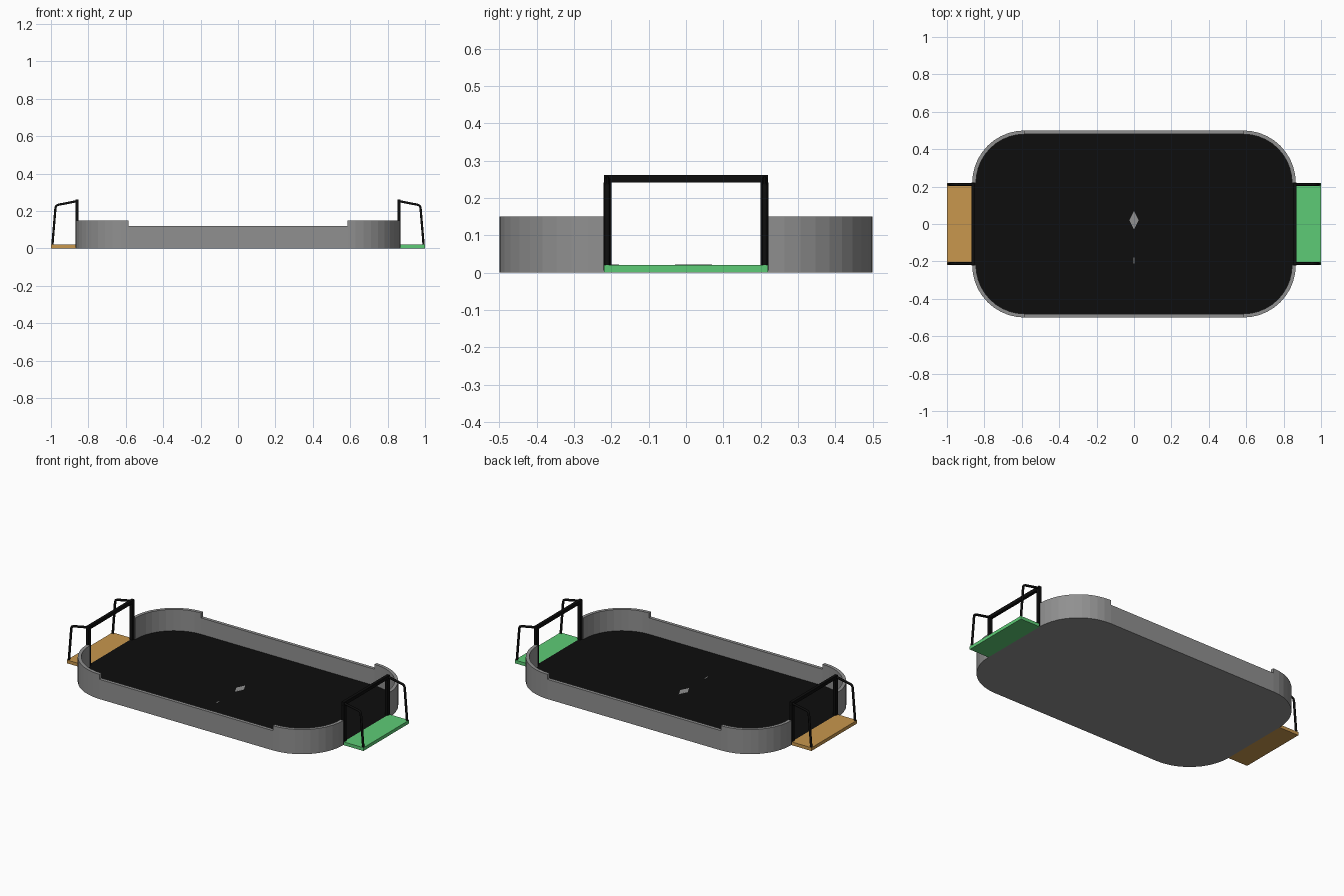
import bpy, bmesh, math
from mathutils import Vector

if "Cube" in bpy.data.objects:
    bpy.data.objects.remove(bpy.data.objects["Cube"])

HX, HY, R, T = 0.865, 0.5, 0.28, 0.02   # rink half sizes, corner radius, wall thickness
CX, CY = HX - R, HY - R
FLOOR = 0.02
SEG = 10


def material(name, rgb):
    m = bpy.data.materials.new(name)
    m.diffuse_color = (*rgb, 1)
    m.use_nodes = True
    m.node_tree.nodes["Principled BSDF"].inputs["Base Color"].default_value = m.diffuse_color
    return m


GREY = material("wall grey", (0.28, 0.28, 0.28))
BLACK = material("black", (0.004, 0.004, 0.004))
GREEN = material("green", (0.11, 0.60, 0.18))
ORANGE = material("orange", (0.58, 0.31, 0.075))


def finish(name, bm, *mats):
    bmesh.ops.recalc_face_normals(bm, faces=bm.faces)
    me = bpy.data.meshes.new(name)
    bm.to_mesh(me)
    bm.free()
    for m in mats:
        me.materials.append(m)
    ob = bpy.data.objects.new(name, me)
    bpy.context.collection.objects.link(ob)
    return ob


def prism(name, pts, z0, z1, *mats, top=0):
    bm = bmesh.new()
    f = bm.faces.new([bm.verts.new((x, y, z0)) for x, y in pts])
    up = bmesh.ops.extrude_face_region(bm, geom=[f], use_keep_orig=True)["geom"]
    for g in up:
        if isinstance(g, bmesh.types.BMVert):
            g.co.z = z1
        elif isinstance(g, bmesh.types.BMFace):
            g.material_index = top
    return finish(name, bm, *mats)


def box(name, lo, hi, mat):
    pts = [(lo[0], lo[1]), (hi[0], lo[1]), (hi[0], hi[1]), (lo[0], hi[1])]
    return prism(name, pts, lo[2], hi[2], mat)


def arc(r, sx=1, sy=1):
    return [(sx * (CX + r * math.cos(a)), sy * (CY + r * math.sin(a)))
            for a in (math.pi / 2 * i / SEG for i in range(SEG + 1))]


# Rink slab: grey body, black playing surface on top
outline = arc(R) + arc(R, -1, 1)[::-1] + arc(R, -1, -1) + arc(R, 1, -1)[::-1]
prism("rink_floor", outline, 0, FLOOR, GREY, BLACK, top=1)

# Tall corner walls and lower side walls
for sy, side in ((-1, "front"), (1, "back")):
    for sx, end in ((-1, "left"), (1, "right")):
        prism(f"{side}_{end}_corner_wall",
              arc(R, sx, sy) + arc(R - T, sx, sy)[::-1], FLOOR, 0.15, GREY)
    y0, y1 = sorted((sy * HY, sy * (HY - T)))
    box(f"{side}_side_wall", (-CX, y0, FLOOR), (CX, y1, 0.12), GREY)

# Centre marks
prism("centre_mark", [(0, -0.03), (0.025, 0.02), (0, 0.07), (-0.025, 0.02)],
      FLOOR, FLOOR + 0.001, GREY)
box("small_mark", (-0.003, -0.21, FLOOR), (0.003, -0.18, FLOOR + 0.001), GREY)


def tube(name, pts, r):
    cu = bpy.data.curves.new(name, "CURVE")
    cu.dimensions = "3D"
    cu.bevel_depth = r
    cu.bevel_resolution = 1
    cu.use_fill_caps = True
    sp = cu.splines.new("POLY")
    sp.points.add(len(pts) - 1)
    for p, c in zip(sp.points, pts):
        p.co = (*c, 1)
    cu.materials.append(BLACK)
    bpy.context.collection.objects.link(bpy.data.objects.new(name, cu))


# Goals: coloured base plate, square front frame, bent side tubes
for s, end, colour in ((-1, "left", ORANGE), (1, "right", GREEN)):
    def span(a, b):
        return sorted((s * a, s * b))
    x0, x1 = span(HX, 1.0)
    box(f"{end}_goal_base", (x0, -0.22, 0), (x1, 0.22, FLOOR), colour)
    x0, x1 = span(0.852, 0.87)
    box(f"{end}_goal_crossbar", (x0, -0.22, 0.241), (x1, 0.22, 0.261), BLACK)
    for sy, side in ((-1, "front"), (1, "back")):
        y0, y1 = sorted((sy * 0.199, sy * 0.221))
        box(f"{end}_goal_{side}_post", (x0, y0, 0.005), (x1, y1, 0.241), BLACK)
        path = [(0.862, 0.252), (0.96, 0.233), (0.971, 0.228), (0.976, 0.216), (0.993, 0.01)]
        tube(f"{end}_goal_{side}_tube", [(s * x, sy * 0.211, z) for x, z in path], 0.007)
